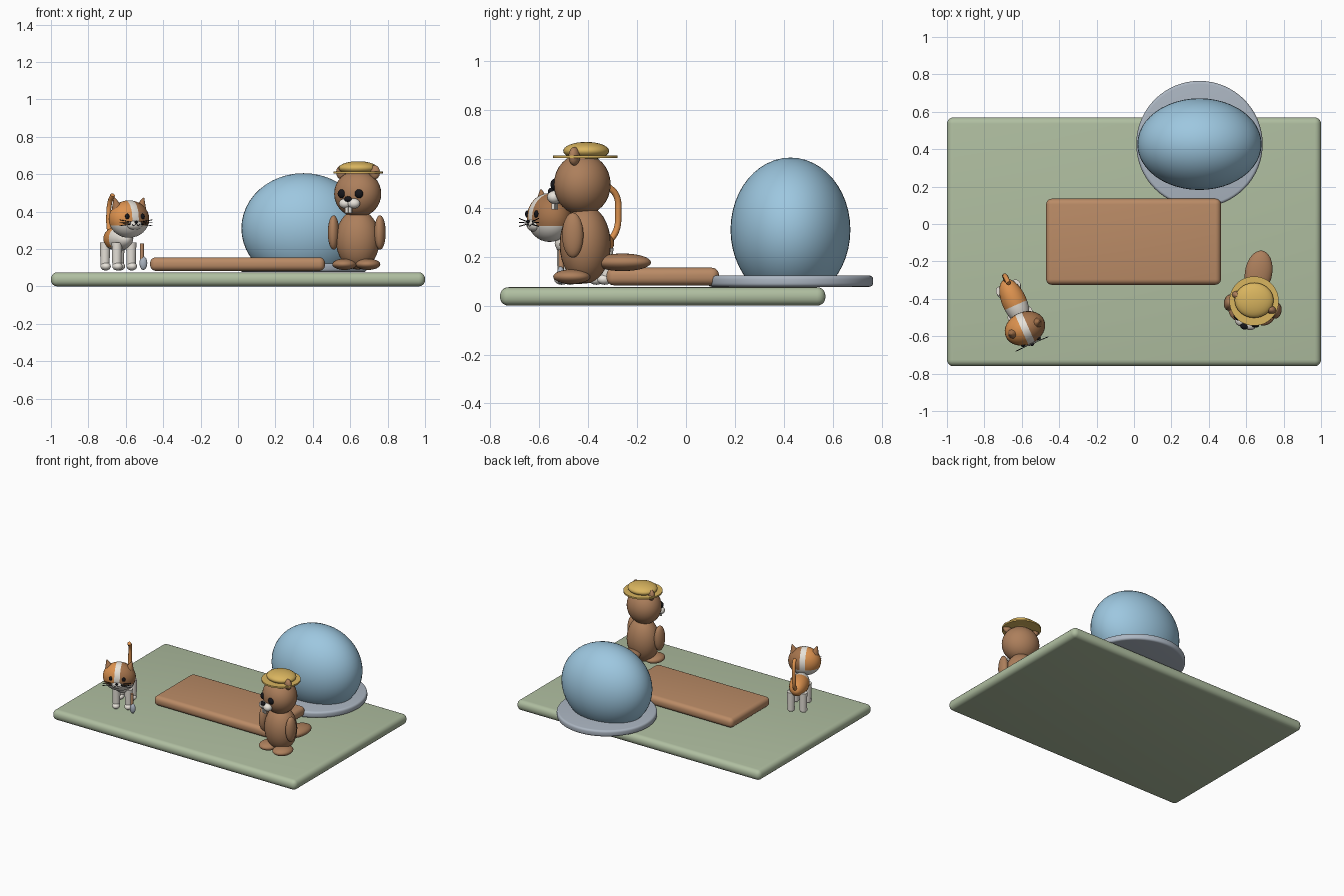
import bpy, bmesh
from math import pi
from mathutils import Matrix, Vector

if "Cube" in bpy.data.objects:
    bpy.data.objects.remove(bpy.data.objects["Cube"])


def material(name, code):
    rgb = [(int(code[i:i + 2], 16) / 255) ** 2.2 for i in (0, 2, 4)]
    m = bpy.data.materials.new(name)
    m.use_nodes = True
    m.diffuse_color = (*rgb, 1)
    m.node_tree.nodes["Principled BSDF"].inputs["Base Color"].default_value = (*rgb, 1)
    return m


sage = material("sage green", "AEBD9F")
wood = material("warm wood", "B98A66")
blue = material("sky blue", "9CC6DF")
stone = material("stone grey", "AAB4C0")
fur = material("brown fur", "AB7E5C")
straw = material("straw yellow", "D8B35F")
orange = material("orange fur", "DC9150")
cream = material("cream white", "E6E1D8")
black = material("black", "1C1C20")
patch = material("dark patch brown", "A5744E")

parts = []


def finish(name, bm, mats, frame=Matrix()):
    mesh = bpy.data.meshes.new(name)
    bm.transform(frame)
    bm.to_mesh(mesh)
    bm.free()
    ob = bpy.data.objects.new(name, mesh)
    bpy.context.collection.objects.link(ob)
    for m in mats:
        mesh.materials.append(m)
    parts.append(ob)
    return ob


def place(loc, size=(1, 1, 1), rot=(0, 0, 0)):
    turn = Matrix.Rotation(rot[2], 4, 'Z') @ Matrix.Rotation(rot[1], 4, 'Y') @ Matrix.Rotation(rot[0], 4, 'X')
    return Matrix.Translation(loc) @ turn @ Matrix.Diagonal((*size, 1))


def ball(name, mat, loc, size, frame=Matrix(), rot=(0, 0, 0), seg=32):
    bm = bmesh.new()
    bmesh.ops.create_uvsphere(bm, u_segments=seg, v_segments=seg // 2, radius=1)
    return finish(name, bm, [mat], frame @ place(loc, size, rot))


def cone(name, mat, loc, r1, r2, depth, frame=Matrix(), rot=(0, 0, 0), seg=24, bevel=0):
    bm = bmesh.new()
    bmesh.ops.create_cone(bm, cap_ends=True, segments=seg, radius1=r1, radius2=r2, depth=depth)
    if bevel:
        rims = [e for e in bm.edges if abs(e.verts[0].co.z - e.verts[1].co.z) < 1e-5]
        bmesh.ops.bevel(bm, geom=rims, offset=bevel, segments=4, profile=0.5, affect='EDGES')
    return finish(name, bm, [mat], frame @ place(loc, rot=rot))


def slab(name, mat, low, high, bevel):
    low, high = Vector(low), Vector(high)
    bm = bmesh.new()
    bmesh.ops.create_cube(bm, size=1, matrix=place((low + high) / 2, high - low))
    bmesh.ops.bevel(bm, geom=bm.edges[:], offset=bevel, segments=5, profile=0.5, affect='EDGES')
    return finish(name, bm, [mat])


def patched(name, mats, loc, size, frame, cuts, rule):
    """Ellipsoid cut along planes, with its faces coloured by a rule."""
    bm = bmesh.new()
    bmesh.ops.create_uvsphere(bm, u_segments=32, v_segments=16, radius=1, matrix=place((0, 0, 0), size))
    for axis, at in cuts:
        normal = Vector([float(i == axis) for i in range(3)])
        bmesh.ops.bisect_plane(bm, geom=bm.verts[:] + bm.edges[:] + bm.faces[:],
                               plane_co=normal * at, plane_no=normal)
    for f in bm.faces:
        f.material_index = rule(f.calc_center_median())
    return finish(name, bm, mats, frame @ place(loc))


def tube(name, mat, points, radius, frame=Matrix()):
    curve = bpy.data.curves.new(name, 'CURVE')
    curve.dimensions = '3D'
    curve.bevel_depth = radius
    curve.bevel_resolution = 3
    curve.use_fill_caps = True
    spline = curve.splines.new('BEZIER')
    spline.bezier_points.add(len(points) - 1)
    for p, co in zip(spline.bezier_points, points):
        p.co = frame @ Vector(co)
        p.handle_left_type = p.handle_right_type = 'AUTO'
    ob = bpy.data.objects.new(name, curve)
    bpy.context.collection.objects.link(ob)
    curve.materials.append(mat)


# Ground, wooden deck and stone plinth
slab("ground", sage, (-1, -0.76, 0), (1, 0.57, 0.075), 0.034)
slab("deck", wood, (-0.47, -0.325, 0.083), (0.465, 0.135, 0.155), 0.03)
cone("plinth", stone, (0.35, 0.427, 0.1), 0.338, 0.338, 0.046, seg=64, bevel=0.015)

# Blue dome, trimmed where it meets the plinth
bm = bmesh.new()
bmesh.ops.create_uvsphere(bm, u_segments=48, v_segments=24, radius=1,
                          matrix=place((0.35, 0.427, 0.31), (0.332, 0.245, 0.295)))
bmesh.ops.bisect_plane(bm, geom=bm.verts[:] + bm.edges[:] + bm.faces[:],
                       plane_co=(0, 0, 0.1), plane_no=(0, 0, 1), clear_inner=True)
finish("dome", bm, [blue])

# Beaver body
body = place((0.64, -0.412, 0), rot=(0, 0, -0.17))
ball("beaver_body", fur, (0, 0, 0.25), (0.118, 0.104, 0.16), body)
ball("beaver_tail", fur, (0, 0.155, 0.177), (0.073, 0.118, 0.036), body)
for side, s in (("right", -1), ("left", 1)):
    ball(side + "_arm", fur, (s * 0.126, -0.03, 0.288), (0.03, 0.044, 0.092), body)
    ball(side + "_foot", fur, (s * 0.064, -0.045, 0.118), (0.065, 0.076, 0.03), body)

# Beaver head, turned a little further
head = place((0.64, -0.424, 0.495), rot=(0, 0, -0.4))
ball("beaver_head", fur, (0, 0, 0), (0.128, 0.114, 0.126), head)
for side, s in (("right", -1), ("left", 1)):
    ball(side + "_beaver_ear", fur, (s * 0.095, 0.005, 0.115), (0.031, 0.022, 0.038), head)
    ball(side + "_beaver_eye", black, (s * 0.049, -0.1, 0), (0.024, 0.018, 0.024), head)
    ball(side + "_cheek", cream, (s * 0.025, -0.112, -0.052), (0.034, 0.03, 0.027), head)
    slab_name = side + "_tooth"
    bm = bmesh.new()
    bmesh.ops.create_cube(bm, size=1, matrix=place((s * 0.0105, -0.122, -0.086), (0.018, 0.012, 0.032)))
    finish(slab_name, bm, [cream], head)
ball("beaver_nose", black, (0, -0.135, -0.028), (0.021, 0.015, 0.015), head)

# Straw hat
cone("hat_brim", straw, (0.642, -0.412, 0.608), 0.132, 0.132, 0.011, seg=48)
ball("hat_crown", straw, (0.642, -0.408, 0.632), (0.104, 0.094, 0.037))

# Cat body, chest band and legs
cat = place((-0.64, -0.415, 0), rot=(0, 0, 0.42))
patched("cat_body", [orange, cream], (0, 0, 0.255), (0.066, 0.13, 0.066), cat,
        [(1, -0.02), (2, -0.045)], lambda c: int(c.y < -0.02 or c.z < -0.045))
for side, s in (("right", -1), ("left", 1)):
    for end, y in (("front", -0.075), ("back", 0.08)):
        name = side + "_" + end
        cone(name + "_leg", cream, (s * 0.042, y, 0.17), 0.024, 0.028, 0.13, cat)
        ball(name + "_paw", cream, (s * 0.042, y - 0.008, 0.107), (0.027, 0.032, 0.022), cat, seg=24)
tube("cat_tail", orange, [(-0.67, -0.34, 0.24), (-0.688, -0.288, 0.3), (-0.692, -0.277, 0.38),
                          (-0.685, -0.285, 0.45), (-0.67, -0.318, 0.488)], 0.013)

# Cat head with a pale blaze and muzzle
face = place((-0.583, -0.558, 0.36), rot=(0, 0, 0.42))


def head_colour(c):
    if c.z < -0.035 or abs(c.x) < 0.019:
        return 0
    return 1 if c.x < 0 else 2


patched("cat_head", [cream, orange, patch], (0, 0, 0), (0.112, 0.088, 0.1), face,
        [(0, -0.019), (0, 0.019), (2, -0.035)], head_colour)
ball("cat_muzzle", cream, (0, -0.07, -0.03), (0.045, 0.026, 0.027), face)
ball("cat_nose", black, (0, -0.096, -0.016), (0.01, 0.007, 0.007), face, seg=16)
for side, s in (("right", -1), ("left", 1)):
    cone(side + "_cat_ear", patch, (s * 0.076, 0, 0.082), 0.034, 0.004, 0.066, face, rot=(0, s * 0.3, 0))
    ball(side + "_cat_eye", black, (s * 0.045, -0.079, 0.014), (0.012, 0.009, 0.015), face, seg=16)
    tube(side + "_mouth", black, [(0, -0.096, -0.024), (s * 0.012, -0.094, -0.034),
                                  (s * 0.024, -0.092, -0.028)], 0.002, face)
    for tilt in (-1, 0, 1):
        tube(side + "_whisker", black, [(s * 0.03, -0.09, -0.022 + tilt * 0.006),
                                        (s * 0.096, -0.092, -0.02 + tilt * 0.016)], 0.002, face)

# Small hand tool standing by the cat
cone("tool_handle", wood, (-0.514, -0.51, 0.175), 0.011, 0.011, 0.11, seg=16)
ball("tool_blade", stone, (-0.506, -0.512, 0.124), (0.021, 0.016, 0.036), seg=24)

# Smooth shading with sharp rims
bpy.ops.object.select_all(action='DESELECT')
for ob in parts:
    ob.select_set(True)
bpy.context.view_layer.objects.active = parts[0]
bpy.ops.object.shade_smooth_by_angle(angle=pi / 5)
